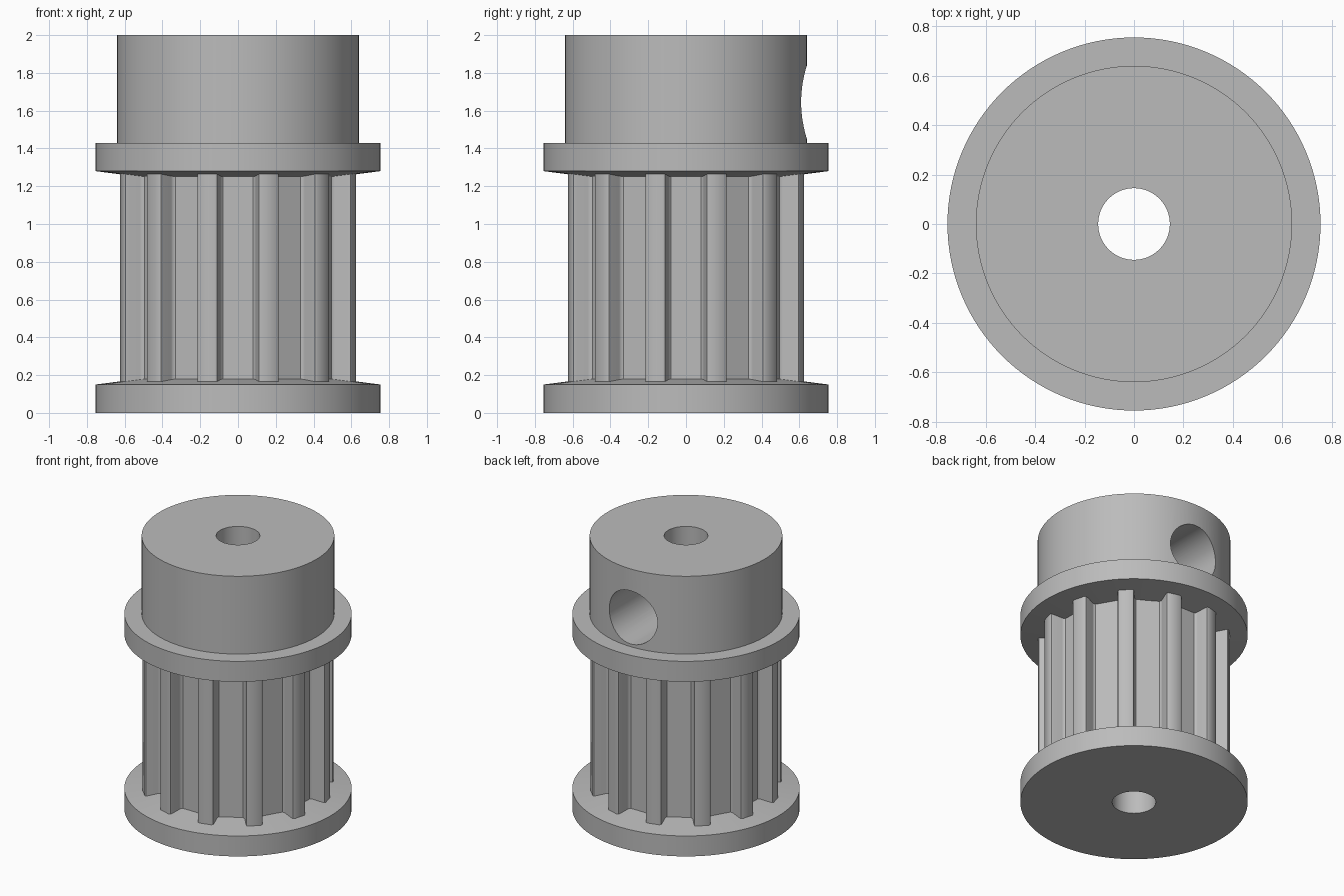
import bpy, bmesh
from math import pi, cos, sin, atan2, radians

cube = bpy.data.objects.get("Cube")
if cube:
    bpy.data.objects.remove(cube, do_unlink=True)

BORE = 0.145
TEETH = 12

metal = bpy.data.materials.new("machined grey")
metal.use_nodes = True
GREY = (0.5, 0.5, 0.5, 1)
metal.diffuse_color = GREY
metal.node_tree.nodes["Principled BSDF"].inputs["Base Color"].default_value = GREY


def loft(name, rings, closed):
    """Skin a list of equal point rings into an object."""
    bm = bmesh.new()
    loops = [[bm.verts.new(p) for p in ring] for ring in rings]
    n = len(loops[0])
    pairs = list(zip(loops, loops[1:] + loops[:1] if closed else loops[1:]))
    for a, b in pairs:
        for i in range(n):
            j = (i + 1) % n
            bm.faces.new((a[i], a[j], b[j], b[i]))
    if not closed:
        bm.faces.new(loops[0])
        bm.faces.new(loops[-1])
    bmesh.ops.recalc_face_normals(bm, faces=bm.faces)
    mesh = bpy.data.meshes.new(name)
    bm.to_mesh(mesh)
    bm.free()
    mesh.materials.append(metal)
    obj = bpy.data.objects.new(name, mesh)
    bpy.context.collection.objects.link(obj)
    return obj


def smooth(obj):
    bpy.ops.object.select_all(action='DESELECT')
    obj.select_set(True)
    bpy.context.view_layer.objects.active = obj
    bpy.ops.object.shade_smooth_by_angle(angle=radians(35))


def lathe(name, profile, segments=128):
    """Turn a closed (radius, height) profile around z."""
    angles = [2 * pi * i / segments for i in range(segments)]
    return loft(name, [[(r * cos(a), r * sin(a), z) for a in angles]
                       for r, z in profile], True)


# Flanges: bevelled inner faces, recessed to seat the barrel ends
lower = lathe("lower_flange", [(BORE, 0), (0.755, 0), (0.755, 0.15),
                               (0.5, 0.183), (0.5, 0.16), (BORE, 0.16)])
upper = lathe("upper_flange", [(BORE, 1.43), (0.755, 1.43), (0.755, 1.28),
                               (0.5, 1.247), (0.5, 1.27), (BORE, 1.27)])

# Toothed barrel: flat-bottomed grooves with rounded tooth corners
half = [(0.04, 0.525), (0.08, 0.525), (0.09, 0.533), (0.094, 0.545),
        (0.106, 0.607), (0.112, 0.622), (0.124, 0.626)]
groove = [(-t, r) for t, r in reversed(half)] + [(0, 0.525)] + half
outline = []
for k in range(TEETH):
    a = 2 * pi * k / TEETH
    outline += [(r * cos(a) - t * sin(a), r * sin(a) + t * cos(a))
                for t, r in groove]
bore_ring = [(BORE * cos(atan2(y, x)), BORE * sin(atan2(y, x)))
             for x, y in outline]
barrel = loft("toothed_barrel",
              [[(x, y, z) for x, y in ring] for ring, z in
               ((bore_ring, 0.16), (outline, 0.16),
                (outline, 1.27), (bore_ring, 1.27))], True)

# Hub with a radial set-screw hole in the back
hub = lathe("hub", [(BORE, 1.43), (0.64, 1.43), (0.64, 2), (BORE, 2)])
cutter = loft("screw_hole_cutter",
              [[(0.195 * cos(2 * pi * i / 64), y,
                 1.645 + 0.195 * sin(2 * pi * i / 64)) for i in range(64)]
               for y in (0, 0.9)], False)
cut = hub.modifiers.new("screw hole", 'BOOLEAN')
cut.operation = 'DIFFERENCE'
cut.solver = 'EXACT'
cut.object = cutter
bpy.context.view_layer.objects.active = hub
hub.select_set(True)
bpy.ops.object.modifier_apply(modifier=cut.name)
bpy.data.objects.remove(cutter, do_unlink=True)

for part in (lower, upper, barrel, hub):
    smooth(part)
